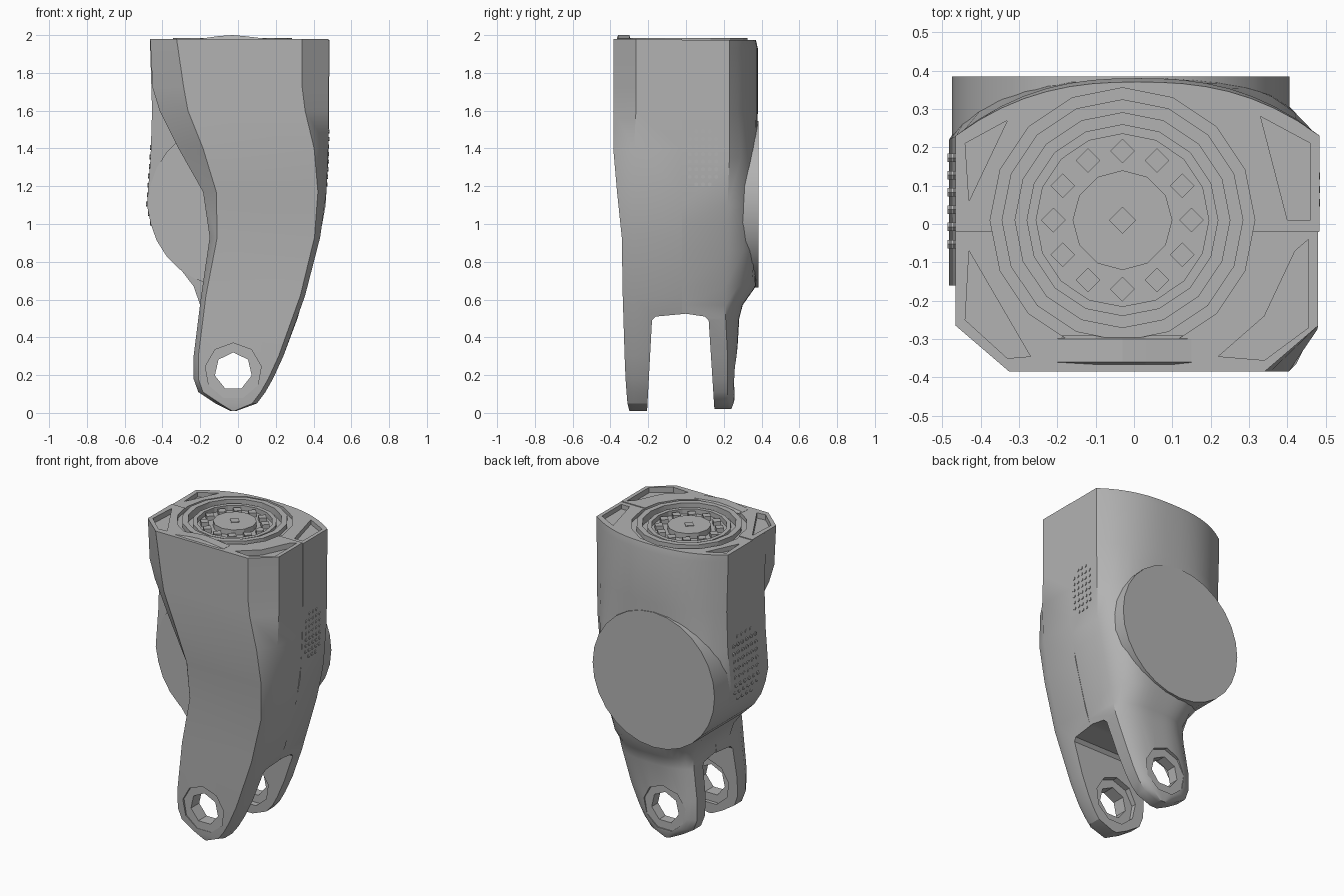
import bpy, bmesh, math
from mathutils import Vector, Matrix

cube = bpy.data.objects.get("Cube")
if cube:
    bpy.data.objects.remove(cube, do_unlink=True)

grey = bpy.data.materials.new("plain_grey")
grey.use_nodes = True
tone = (0.45, 0.45, 0.45, 1)
grey.diffuse_color = tone
grey.node_tree.nodes["Principled BSDF"].inputs["Base Color"].default_value = tone


def finish(name, bm):
    bmesh.ops.recalc_face_normals(bm, faces=bm.faces)
    mesh = bpy.data.meshes.new(name)
    bm.to_mesh(mesh)
    bm.free()
    mesh.materials.append(grey)
    obj = bpy.data.objects.new(name, mesh)
    bpy.context.collection.objects.link(obj)
    return obj


def loft(name, rings, closed=False):
    """Skin a list of equal rings; cap the ends or join them."""
    bm = bmesh.new()
    loops = [[bm.verts.new(p) for p in ring] for ring in rings]
    pairs = list(zip(loops, loops[1:]))
    if closed:
        pairs.append((loops[-1], loops[0]))
    else:
        bm.faces.new(loops[0])
        bm.faces.new(loops[-1])
    for a, b in pairs:
        for i in range(len(a)):
            j = (i + 1) % len(a)
            bm.faces.new((a[i], a[j], b[j], b[i]))
    return finish(name, bm)


def prism(name, points, axis, low, high):
    """Extrude a flat outline along x or z."""
    place = {"x": lambda p, h: (h, p[0], p[1]), "z": lambda p, h: (p[0], p[1], h)}[axis]
    return loft(name, [[place(p, h) for p in points] for h in (low, high)])


def rod(name, centre, direction, radius, depth, sides):
    bm = bmesh.new()
    turn = Vector(direction).to_track_quat("Z", "Y").to_matrix().to_4x4()
    bmesh.ops.create_cone(bm, cap_ends=True, segments=sides, radius1=radius, radius2=radius,
                          depth=depth, matrix=Matrix.Translation(centre) @ turn)
    return finish(name, bm)


def ring(name, inner, outer, low, high, sides=16):
    """Square-section ring on the top socket axis."""
    rings = []
    for k in range(sides):
        a = math.tau * k / sides
        rings.append([(socket_x + r * math.cos(a), socket_y + r * math.sin(a), z)
                      for r, z in ((inner, low), (outer, low), (outer, high), (inner, high))])
    return loft(name, rings, closed=True)


def cut(obj, cutters):
    bpy.context.view_layer.objects.active = obj
    for c in cutters:
        c.hide_render = True
        mod = obj.modifiers.new("cut", "BOOLEAN")
        mod.operation = "DIFFERENCE"
        mod.solver = "EXACT"
        mod.object = c
        bpy.ops.object.modifier_apply(modifier=mod.name)


def smooth(obj, degrees):
    bpy.ops.object.select_all(action="DESELECT")
    obj.select_set(True)
    bpy.context.view_layer.objects.active = obj
    bpy.ops.object.shade_smooth_by_angle(angle=math.radians(degrees))


socket_x, socket_y = -0.03, 0.01
boss_x, boss_z, boss_r = -0.035, 1.105, 0.44
pin_x, pin_z = -0.025, 0.22

# Front shell: height, left edge, right edge, front, left and right chamfer width, chamfer depth
front_rows = [
    (1.98, -.465, .48, -.385, .14, .14, .12),
    (1.72, -.452, .48, -.385, .165, .14, .12),
    (1.6, -.415, .48, -.385, .15, .125, .12),
    (1.4, -.315, .478, -.385, .13, .075, .11),
    (1.17, -.185, .468, -.365, .07, .045, .09),
    (.93, -.15, .435, -.34, .04, .03, .07),
    (.62, -.195, .355, -.335, .025, .025, .06),
    (.3, -.235, .24, -.325, .025, .025, .05),
    (.18, -.235, .185, -.32, .025, .025, .04),
    (.11, -.21, .145, -.315, .025, .025, .04),
    (.05, -.12, .1, -.31, .025, .025, .03),
    (.01, -.04, -.01, -.3, .01, .01, .02),
]
front_shell = loft("front_shell", [
    [(l, -.02, z), (l, f + d, z), (l + u, f, z), (r - w, f, z), (r, f + d, z), (r, -.02, z)]
    for z, l, r, f, u, w, d in front_rows])

# Back shell: height, left edge, right edge, rear, corner, boxiness of the rear
back_rows = [
    (1.975, -.465, .484, .37, .23, 2.5),
    (1.93, -.465, .484, .38, .23, 2.5),
    (1.6, -.455, .482, .38, .23, 2.5),
    (1.35, -.463, .478, .378, .23, 4),
    (1.1, -.482, .464, .375, .22, 6),
    (1, -.462, .446, .375, .22, 6),
    (.86, -.38, .415, .375, .22, 6),
    (.67, -.235, .365, .37, .21, 4),
    (.57, -.2, .335, .3, .21, 3),
    (.5, -.205, .315, .282, .21, 3),
    (.3, -.235, .24, .27, .22, 3),
    (.18, -.235, .185, .263, .22, 4),
    (.11, -.21, .145, .26, .22, 4),
    (.06, -.13, .1, .255, .22, 4),
    (.02, -.05, 0, .24, .22, 4),
]
steps = 16


def back_outline(z, l, r, rear, corner, power):
    pts = [(l, -.16, z)]
    for k in range(steps + 1):
        t = k / steps
        rise = 1 - abs(2 * t - 1) ** power
        pts.append((l + (r - l) * t, corner + (rear - corner) * rise, z))
    return pts + [(r, -.02, z)]


back_shell = loft("back_shell", [back_outline(*row) for row in back_rows])

# Round joint boss on the rear
boss = rod("joint_boss", (boss_x, .112, boss_z), (0, 1, 0), boss_r, .544, 28)

# Cutters: fork slot, pin holes, pin recesses, top socket and the groove around it
slot = prism("slot_cutter", [(-.212, -.1), (-.18, .49), (-.16, .51), (0, .525), (.1, .51),
                             (.12, .49), (.158, -.1)], "x", -1, 1)
hole = rod("hole_cutter", (pin_x, 0, pin_z), (0, 1, 0), .1, 2, 7)
recesses = [rod("recess_cutter", (pin_x, y, pin_z), (0, 1, 0), .15, depth, 9)
            for y, depth in ((-.41, .2), (-.02, .41), (.35, .2))]
socket = rod("socket_cutter", (socket_x, socket_y, 2), (0, 0, 1), .28, .12, 16)
groove = ring("groove_cutter", .315, .345, 1.955, 2.1)

# Long pockets along the four top corners
pockets = [prism("pocket_cutter", outline, "z", 1.945, 2.1) for outline in (
    [(.42, -.07), (.455, -.04), (.455, -.27), (.34, -.355), (.22, -.345), (.34, -.24)],
    [(-.43, -.07), (-.44, -.25), (-.33, -.35), (-.27, -.345)],
    [(.4, .01), (.46, .01), (.46, .21), (.33, .28)],
    [(-.43, .06), (-.44, .21), (-.33, .27)])]

cutters = [slot, hole, socket, groove] + recesses + pockets
cut(front_shell, cutters)
cut(back_shell, cutters)
for c in cutters:
    bpy.data.objects.remove(c, do_unlink=True)
smooth(front_shell, 32)
smooth(back_shell, 35)
smooth(boss, 25)

# Top socket: rim, stepped rings, hub and centre key
ring("socket_rim", .28, .315, 1.95, 1.986)
ring("socket_step", .225, .25, 1.93, 1.972)
rod("socket_hub", (socket_x, socket_y, 1.95), (0, 0, 1), .13, .05, 12)
rod("hub_key", (socket_x, socket_y, 1.975), (0, 0, 1), .035, .008, 4)
for k in range(12):
    a = math.tau * k / 12
    spot = (socket_x + .18 * math.cos(a), socket_y + .18 * math.sin(a), 1.95)
    rod("socket_tooth", spot, (0, 0, 1), .032, .035, 4)

# Low crown on the front edge of the top
loft("front_crown", [[(x, -.37, 1.97), (x, -.29, 1.97), (x, -.3, h), (x, -.36, h)]
                     for x, h in ((-.2, 1.981), (-.1, 1.995), (-.03, 2), (.03, 1.995), (.15, 1.981))])

# Vent dots: a grid on the boss side and a smaller one on the opposite side
for i in range(6):
    for j in range(9):
        dy, dz = (i - 2.5) * .045, (j - 2) * .05
        if (dy / .15) ** 2 + ((dz - .1) / .23) ** 2 < 1:
            side = -.482 + abs(dz) * (.07 if dz > 0 else .2)
            rod("boss_vent", (side, .06 + dy, boss_z + dz), (-1, 0, 0), .013, .008, 6)
for i in range(5):
    for j in range(8):
        dy, dz = (i - 2) * .035, (j - 3.5) * .04
        if (dy / .09) ** 2 + (dz / .16) ** 2 < 1:
            side = .478 + dz * (.016 if dz > 0 else .056)
            rod("side_vent", (side, .09 + dy, 1.35 + dz), (1, 0, 0), .011, .008, 6)
